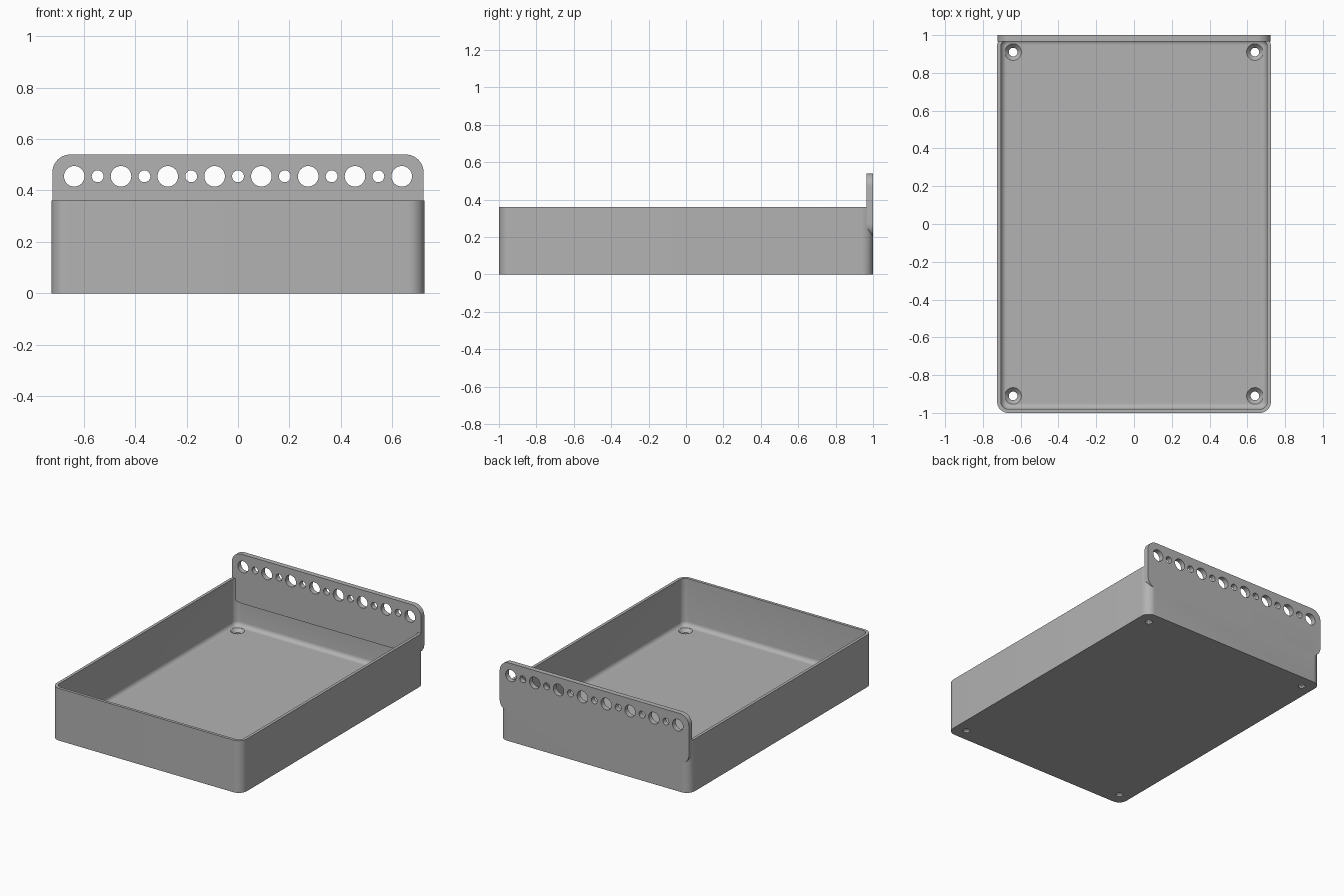
import bpy, bmesh
from math import sin, cos, pi, radians

cube = bpy.data.objects.get("Cube")
if cube:
    bpy.data.objects.remove(cube, do_unlink=True)

HX, HY, HEIGHT = 0.725, 1.0, 0.36      # tray half sizes and height
WALL, FLOOR, CORNER, FILLET = 0.02, 0.035, 0.06, 0.03
PLATE_FRONT, PLATE_LOW, PLATE_TOP = 0.965, 0.2, 0.54

grey = bpy.data.materials.new("plain grey")
grey.use_nodes = True
colour = (0.45, 0.45, 0.45, 1)
grey.diffuse_color = colour
grey.node_tree.nodes["Principled BSDF"].inputs["Base Color"].default_value = colour


def rounded(hx, hy, r, n=10):
    """Outline of a rounded rectangle, centred on the origin."""
    pts = []
    for q, (sx, sy) in enumerate([(1, 1), (-1, 1), (-1, -1), (1, -1)]):
        for i in range(n + 1):
            a = (q + i / n) * pi / 2
            pts.append((sx * (hx - r) + r * cos(a), sy * (hy - r) + r * sin(a)))
    return pts


def circle(cx, cy, r, n=40):
    return [(cx + r * cos(2 * pi * i / n), cy + r * sin(2 * pi * i / n)) for i in range(n)]


def loft(bm, rings):
    """Skin a list of equal outlines and cap both ends."""
    rows = [[bm.verts.new(p) for p in ring] for ring in rings]
    for a, b in zip(rows, rows[1:]):
        for i in range(len(a)):
            j = (i + 1) % len(a)
            bm.faces.new((a[i], a[j], b[j], b[i]))
    bm.faces.new(rows[0])
    bm.faces.new(rows[-1])


def flat(outline, z):
    return [(x, y, z) for x, y in outline]


def upright(outline, y):
    return [(x, y, z) for x, z in outline]


def finish(name, bm):
    bmesh.ops.recalc_face_normals(bm, faces=bm.faces)
    mesh = bpy.data.meshes.new(name)
    bm.to_mesh(mesh)
    bm.free()
    mesh.materials.append(grey)
    obj = bpy.data.objects.new(name, mesh)
    bpy.context.collection.objects.link(obj)
    return obj


# Open tray with a filleted floor
bm = bmesh.new()
rings = [flat(rounded(HX, HY, CORNER), z) for z in (0, HEIGHT)]
rings.append(flat(rounded(HX - WALL, HY - WALL, CORNER - WALL), HEIGHT))
for i in range(7):
    a = i / 6 * pi / 2
    inset = FILLET * (1 - cos(a))
    z = FLOOR + FILLET * (1 - sin(a))
    o = WALL + inset
    rings.append(flat(rounded(HX - o, HY - o, CORNER - o), z))
loft(bm, rings)
tray = finish("tray", bm)

# Raised back plate with rounded corners
bm = bmesh.new()
mid, half = (PLATE_TOP + PLATE_LOW) / 2, (PLATE_TOP - PLATE_LOW) / 2
outline = [(x, z + mid) for x, z in rounded(0.722, half, 0.07)]
loft(bm, [upright(outline, PLATE_FRONT), upright(outline, HY)])
plate = finish("back_plate", bm)

# Cutters: countersunk floor holes and a row of large and small plate holes
bm = bmesh.new()
for x in (-0.64, 0.64):
    for y in (-0.91, 0.91):
        steps = [(-0.05, 0.023), (0.012, 0.023), (FLOOR, 0.044), (0.05, 0.044)]
        loft(bm, [flat(circle(x, y, r), z) for z, r in steps])
for i in range(15):
    hole = circle((i - 7) * 0.091, 0.455, 0.023 if i % 2 else 0.04)
    loft(bm, [upright(hole, y) for y in (0.9, 1.1)])
holes = finish("hole_cutters", bm)

# Join the plate to the tray, cut the holes and bake the result
for helper, operation in ((plate, "UNION"), (holes, "DIFFERENCE")):
    mod = tray.modifiers.new(helper.name, "BOOLEAN")
    mod.object, mod.operation, mod.solver = helper, operation, "EXACT"
    helper.hide_render = True
graph = bpy.context.evaluated_depsgraph_get()
tray.data = bpy.data.meshes.new_from_object(tray.evaluated_get(graph))
tray.modifiers.clear()
for helper in (plate, holes):
    bpy.data.objects.remove(helper, do_unlink=True)

bpy.ops.object.select_all(action="DESELECT")
tray.select_set(True)
bpy.context.view_layer.objects.active = tray
bpy.ops.object.shade_smooth_by_angle(angle=radians(30))
